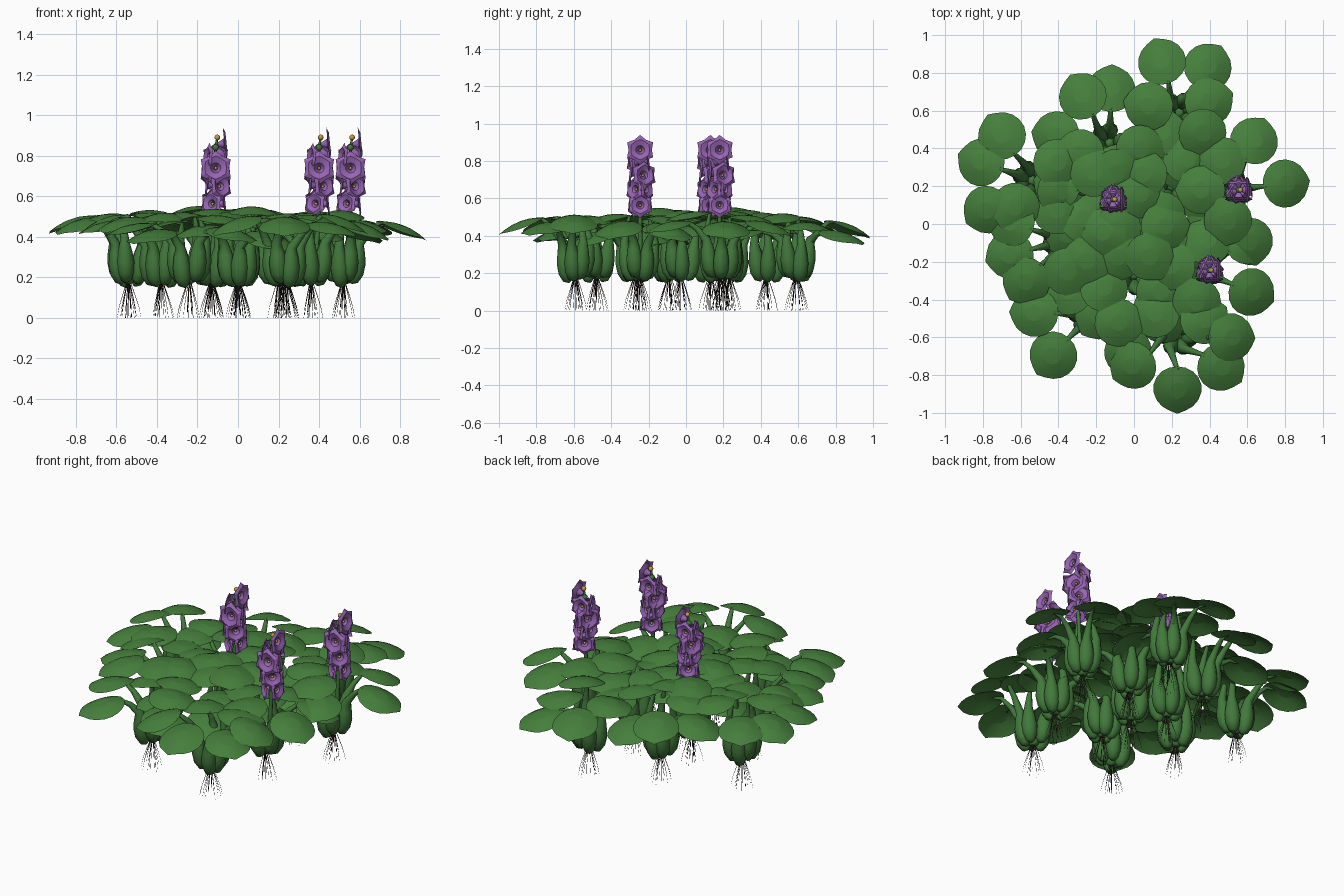
import bpy, bmesh, random
from math import sin, cos, pi, radians
from mathutils import Vector, Matrix

if "Cube" in bpy.data.objects:
    bpy.data.objects.remove(bpy.data.objects["Cube"])

random.seed(4)

def material(name, rgb):
    m = bpy.data.materials.new(name)
    m.diffuse_color = (*rgb, 1)
    m.use_nodes = True
    m.node_tree.nodes["Principled BSDF"].inputs["Base Color"].default_value = m.diffuse_color
    return m

LEAF = material("leaf_green", (0.06, 0.21, 0.045))
STALK = material("stalk_green", (0.055, 0.19, 0.045))
ROOT = material("root_brown", (0.03, 0.02, 0.015))
PETAL = material("petal_purple", (0.31, 0.13, 0.45))
GOLD = material("stamen_gold", (0.55, 0.35, 0.06))

def finish(bm, name, mat, angle=50):
    me = bpy.data.meshes.new(name)
    bm.to_mesh(me)
    bm.free()
    me.materials.append(mat)
    ob = bpy.data.objects.new(name, me)
    bpy.context.collection.objects.link(ob)
    bpy.ops.object.select_all(action='DESELECT')
    ob.select_set(True)
    bpy.context.view_layer.objects.active = ob
    bpy.ops.object.shade_smooth_by_angle(angle=radians(angle))
    return ob

def bridge(bm, a, b):
    n = len(a)
    for i in range(n):
        bm.faces.new((a[i], a[(i + 1) % n], b[(i + 1) % n], b[i]))

def tube(bm, pts, radii, n):
    """Round tube with its own radius at every path point."""
    pts = [Vector(p) for p in pts]
    prev = None
    for i, p in enumerate(pts):
        t = (pts[min(i + 1, len(pts) - 1)] - pts[max(i - 1, 0)]).normalized()
        u = Vector((0, 1, 0)).cross(t).normalized()
        v = t.cross(u)
        ring = [bm.verts.new(p + radii[i] * (u * cos(2 * pi * k / n) + v * sin(2 * pi * k / n)))
                for k in range(n)]
        if prev:
            bridge(bm, prev, ring)
        else:
            bm.faces.new(ring[::-1])
        prev = ring
    bm.faces.new(prev)

def leaf(bm, mat, n=18):
    """Domed round blade with a blunt tip along local +x."""
    centre = bm.verts.new(mat @ Vector((0, 0, 0.016)))
    prev = None
    for f in (0.35, 0.7, 1.0):
        ring = []
        for k in range(n):
            a = 2 * pi * k / n
            r = f * (0.128 + (0.012 if k == 0 else 0))
            p = Vector((r * cos(a), r * sin(a), 0))
            p.z = 0.016 - 1.6 * p.x ** 2 - 2.4 * p.y ** 2
            ring.append(bm.verts.new(mat @ p))
        if prev:
            bridge(bm, prev, ring)
        else:
            for k in range(n):
                bm.faces.new((centre, ring[k], ring[(k + 1) % n]))
        prev = ring

def flower(bm, mat, size):
    """Six-petalled bell facing local +z, petal tips curling back."""
    prev = None
    for r, z, notch in ((0.1, 0, 1), (0.3, 0.38, 1), (0.68, 0.55, 0.92), (1.0, 0.42, 0.78)):
        ring = []
        for k in range(12):
            a = pi * k / 6
            q = size * r * (notch if k % 2 else 1)
            ring.append(bm.verts.new(mat @ Vector((q * cos(a), q * sin(a), size * z))))
        if prev:
            bridge(bm, prev, ring)
        else:
            bm.faces.new(ring[::-1])
        prev = ring

def ball(bm, p, r):
    bmesh.ops.create_uvsphere(bm, u_segments=8, v_segments=6, radius=r, matrix=Matrix.Translation(p))

# Floating rosettes: x, y, directions of far leaves, directions of near leaves
PLANTS = [
    (0.24, 0.59, (109, 58, -88), (20, -41, 168)),
    (-0.13, 0.43, (88, 120, 172), (200, -77, -12)),
    (-0.54, 0.23, (124, 160, 213), (238, 35, -20)),
    (0.52, 0.18, (66, 7, -72), (180, -98, 110)),
    (0.20, 0.20, (-46, 100), (60, 157, -20, -110)),
    (-0.13, 0.13, (165, -140), (80, -75, 10, 120)),
    (0.0, -0.03, (-20, 150), (6, 185, -60, -120)),
    (0.0, -0.27, (12, 229, -57), (-32, 120, 60)),
    (0.36, -0.25, (35, -23, 150), (-100, 170, 80)),
    (0.23, -0.59, (-2, -36, -90, 214), (30, 135)),
    (-0.24, -0.48, (229, 178, -43), (130, -15, 60)),
    (-0.38, -0.09, (195, 228, 160), (-40, 45, 100, -80)),
]

for x, y, far, near in PLANTS:
    o = Vector((x, y, 0))
    blades, stalks, hairs = bmesh.new(), bmesh.new(), bmesh.new()
    lift = random.uniform(-0.02, 0.02)
    todo = sorted([(a % 360, True) for a in far] + [(a % 360, False) for a in near])
    for i, (deg, is_far) in enumerate(todo):
        a = radians(deg)
        d = 0.288 if is_far else 0.165
        z = (0.44 if is_far else 0.49) + lift + random.uniform(-0.03, 0.03)
        tilt = radians(random.uniform(12, 22) if is_far else random.uniform(3, 12))
        out = Vector((cos(a), sin(a), 0))
        m = (Matrix.Translation(o + out * d + Vector((0, 0, z)))
             @ Matrix.Rotation(a, 4, 'Z') @ Matrix.Rotation(tilt, 4, 'Y'))
        leaf(blades, m)
        # swollen stalk, bulbs spread evenly round the crown
        even = radians(todo[0][0] + i * 360 / len(todo))
        b = (a + even) / 2
        w = Vector((cos(b), sin(b), 0))
        dz = random.uniform(0, 0.03)
        path = [o + w * r + Vector((0, 0, h + dz)) for r, h in
                ((0.036, 0.152), (0.046, 0.165), (0.058, 0.20), (0.066, 0.25), (0.072, 0.30), (0.08, 0.35))]
        end = m @ Vector((-0.11, 0, -0.012))
        path += [path[-1].lerp(end, 0.5) + Vector((0, 0, 0.012)), end, m @ Vector((-0.06, 0, 0.0))]
        tube(stalks, path, (0.008, 0.028, 0.041, 0.044, 0.036, 0.024, 0.016, 0.011, 0.004), 10)
    # crown joining the bulbs
    ball(stalks, o + Vector((0, 0, 0.2)), 0.035)
    # hanging root hairs
    for k in range(16):
        a = 2 * pi * k / 16 + random.uniform(-0.2, 0.2)
        r = random.choice((0.02, 0.04, 0.06, 0.065))
        w = Vector((cos(a), sin(a), 0))
        tube(hairs, [o + w * r * f + Vector((0, 0, h)) for f, h in
                     ((0.1, 0.185), (0.5, 0.115), (0.82, 0.055), (1, 0.0))],
             (0.0018, 0.0013, 0.0009, 0.0004), 4)
    finish(blades, "leaf_blades", LEAF)
    finish(stalks, "bulb_stalks", STALK)
    finish(hairs, "root_hairs", ROOT)

# Flower spikes: height, facing direction and size of each bloom
BLOOMS = [(0.56, 0, 0.07), (0.56, -125, 0.066), (0.57, 120, 0.066),
          (0.645, 60, 0.072), (0.65, 180, 0.072), (0.645, -50, 0.072),
          (0.735, -90, 0.085), (0.72, 30, 0.078), (0.72, 150, 0.078),
          (0.79, -160, 0.07), (0.79, 90, 0.07), (0.855, 0, 0.08)]
for x, y in ((-0.11, 0.13), (0.40, -0.245), (0.555, 0.18)):
    o = Vector((x, y, 0))
    stem, petals, dots = bmesh.new(), bmesh.new(), bmesh.new()
    tube(stem, [o + Vector((dx, 0, z)) for dx, z in
                ((-0.025, 0.18), (-0.01, 0.4), (0, 0.6), (0, 0.84), (0.008, 0.89))],
         (0.014, 0.012, 0.01, 0.007, 0.005), 8)
    ball(stem, o + Vector((0, 0, 0.84)), 0.016)
    for z, deg, size in BLOOMS:
        m = (Matrix.Translation(o + Vector((0, 0, z))) @ Matrix.Rotation(radians(deg), 4, 'Z')
             @ Matrix.Rotation(radians(84), 4, 'Y') @ Matrix.Translation((0, 0, 0.01)))
        flower(petals, m, size)
        ball(dots, m @ Vector((0, 0, size * 0.25)), 0.008)
    ball(dots, o + Vector((0.008, 0, 0.89)), 0.014)
    finish(stem, "flower_stem", STALK)
    finish(petals, "flower_petals", PETAL, 30)
    finish(dots, "flower_stamens", GOLD)
